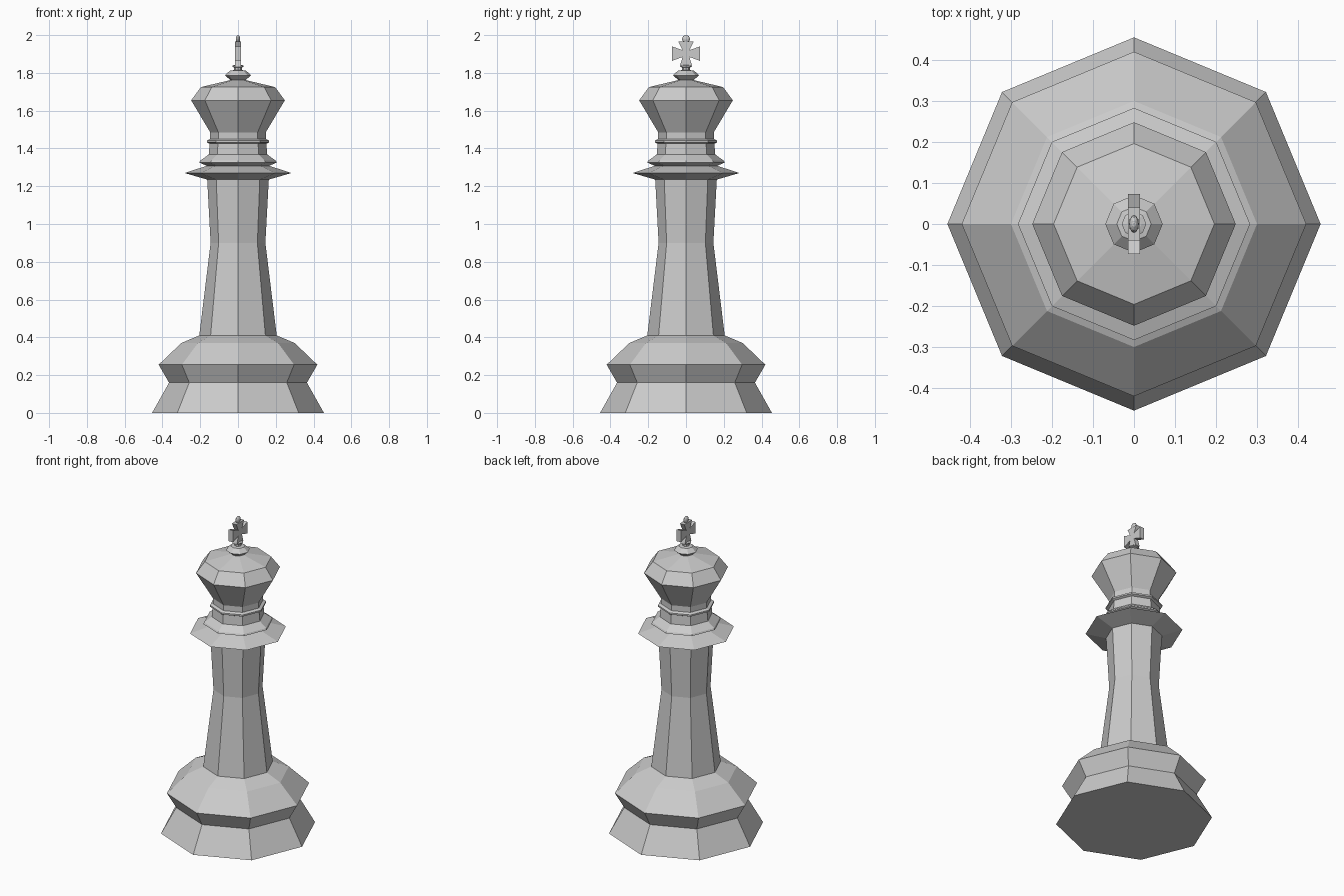
import bpy, bmesh, math

if "Cube" in bpy.data.objects:
    bpy.data.objects.remove(bpy.data.objects["Cube"])


def make_object(name, bm):
    bmesh.ops.recalc_face_normals(bm, faces=bm.faces)
    mesh = bpy.data.meshes.new(name)
    bm.to_mesh(mesh)
    bm.free()
    ob = bpy.data.objects.new(name, mesh)
    bpy.context.collection.objects.link(ob)
    return ob


def lathe(name, profile, cap_bottom=False, cap_top=False, sides=8):
    """Revolve (radius, height) points into a faceted shell."""
    bm = bmesh.new()
    rings = []
    for r, z in profile:
        angles = [2 * math.pi * i / sides for i in range(sides)]
        rings.append([bm.verts.new((r * math.cos(a), r * math.sin(a), z)) for a in angles])
    for low, high in zip(rings, rings[1:]):
        for i in range(sides):
            j = (i + 1) % sides
            bm.faces.new((low[i], low[j], high[j], high[i]))
    if cap_bottom:
        bm.faces.new(rings[0][::-1])
    if cap_top:
        bm.faces.new(rings[-1])
    return make_object(name, bm)


# Turned body: neighbouring parts share their end rings
lathe("base", [(.455, 0), (.365, .16), (.42, .255), (.30, .37), (.205, .41)], cap_bottom=True)
lathe("column", [(.205, .41), (.145, .90), (.163, 1.235)])
lathe("collar", [(.163, 1.235), (.283, 1.27), (.165, 1.308), (.205, 1.325), (.20, 1.335),
                 (.155, 1.368), (.15, 1.425), (.165, 1.432), (.165, 1.442), (.147, 1.45)])
lathe("head", [(.147, 1.45), (.147, 1.485), (.248, 1.655), (.196, 1.725), (.04, 1.762)])
lathe("finial", [(.04, 1.762), (.07, 1.787), (.042, 1.812), (.02, 1.815), (.02, 1.828),
                 (.03, 1.832), (.03, 1.838), (.018, 1.842)], cap_top=True)

# Flared cross, outlined in the y-z plane and extruded along x
half, zc, thick = .018, 1.902, .015
right = [(.033, -.067), (half, -half), (.073, -.038), (.073, .038), (half, half), (.04, .063)]
outline = right + [(-y, z) for y, z in reversed(right)]
bm = bmesh.new()
face = bm.faces.new([bm.verts.new((-thick, y, zc + z)) for y, z in outline])
out = bmesh.ops.extrude_face_region(bm, geom=[face])
moved = [v for v in out["geom"] if isinstance(v, bmesh.types.BMVert)]
bmesh.ops.translate(bm, verts=moved, vec=(2 * thick, 0, 0))
make_object("cross", bm)

# Small flattened bead on top of the cross
bm = bmesh.new()
bmesh.ops.create_uvsphere(bm, u_segments=12, v_segments=8, radius=1)
bmesh.ops.scale(bm, verts=bm.verts, vec=(.012, .021, .021))
bmesh.ops.translate(bm, verts=bm.verts, vec=(0, 0, 1.979))
make_object("bead", bm)
